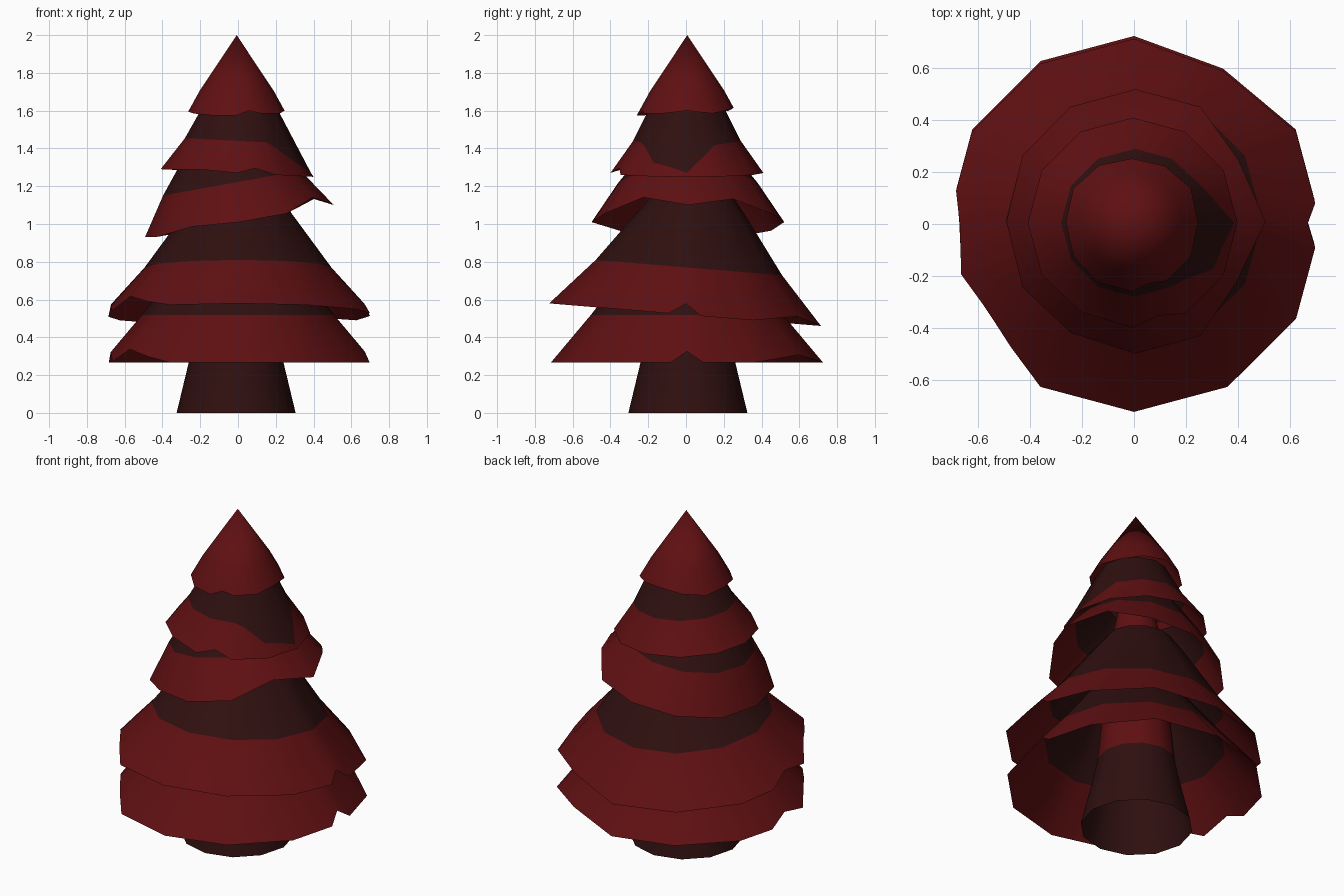
import bpy, bmesh, math
from mathutils import Matrix

cube = bpy.data.objects.get("Cube")
if cube:
    bpy.data.objects.remove(cube, do_unlink=True)


def material(name, rgb):
    m = bpy.data.materials.new(name)
    m.use_nodes = True
    m.diffuse_color = (*rgb, 1)
    m.node_tree.nodes["Principled BSDF"].inputs["Base Color"].default_value = (*rgb, 1)
    return m


RED = material("deep red", (0.115, 0.005, 0.006))
DARK = material("dark brown", (0.029, 0.005, 0.005))
SIDES = 12
STEP = 360 / SIDES


def facet(angle):
    """Radius factor that keeps in-between columns on the flat polygon sides."""
    half = math.radians(STEP / 2)
    return math.cos(half) / math.cos(math.radians(angle % STEP) - half)


def radius_at(profile, h):
    """Linear interpolation along a (radius, height) profile."""
    for (r0, h0), (r1, h1) in zip(profile, profile[1:]):
        if h <= h1 or (r1, h1) == profile[-1]:
            return r0 + (r1 - r0) * (h - h0) / (h1 - h0)


def cone_shell(name, profile, center, colours, tilt=(0, 0), raises=()):
    """Open faceted shell; raises[i] maps column angle to a height shift of ring i."""
    raises = list(raises) + [{}] * (len(profile) - len(raises))
    angles = {i * STEP for i in range(SIDES)}
    for table in raises:
        angles |= set(table)
    angles = sorted(angles)
    place = (Matrix.Translation(center)
             @ Matrix.Rotation(-math.atan(tilt[0]), 4, 'Y')
             @ Matrix.Rotation(math.atan(tilt[1]), 4, 'X'))
    bm = bmesh.new()
    rings = []
    for (r, h), table in zip(profile, raises):
        ring = []
        for a in angles:
            hh = h + table.get(a, 0)
            rr = (radius_at(profile, hh) if a in table else r) * facet(a)
            t = math.radians(a)
            ring.append(bm.verts.new((rr * math.cos(t), rr * math.sin(t), hh)))
        rings.append(ring)
    n = len(angles)
    for k, (low, high) in enumerate(zip(rings, rings[1:])):
        for i in range(n):
            j = (i + 1) % n
            f = bm.faces.new((low[i], low[j], high[j], high[i]))
            f.material_index = colours[k]
    bmesh.ops.remove_doubles(bm, verts=bm.verts, dist=1e-4)
    bm.transform(place)
    me = bpy.data.meshes.new(name)
    bm.to_mesh(me)
    bm.free()
    me.materials.append(RED)
    me.materials.append(DARK)
    ob = bpy.data.objects.new(name, me)
    bpy.context.collection.objects.link(ob)
    bpy.ops.object.select_all(action='DESELECT')
    ob.select_set(True)
    bpy.context.view_layer.objects.active = ob
    bpy.ops.object.shade_smooth_by_angle(angle=math.radians(40))
    return ob


# Trunk: dark foot, red core running up inside the tiers
cone_shell("trunk", [(0.315, 0), (0.25, 0.27), (0.22, 0.42), (0.14, 1.2), (0.08, 1.5)],
           (-0.01, 0.01, 0), [1, 1, 0, 0])

# Ragged rim shared by the two wide lower tiers
NOTCHES = {0: 0.058, 7: 0, 353: 0, 60: 0.04, 169: 0, 180: 0.055, 196: 0.005,
           210: 0.07, 225: 0.03}

cone_shell("bottom_tier", [(0.72, 0), (0.51, 0.25), (0.25, 0.58), (0.15, 0.72)],
           (0, 0.005, 0.267), [0, 1, 1], raises=[NOTCHES])

cone_shell("second_tier", [(0.722, 0), (0.495, 0.25), (0.275, 0.55), (0.18, 0.67)],
           (0, -0.005, 0.52), [0, 1, 1], tilt=(0, -0.083), raises=[NOTCHES])

cone_shell("third_tier", [(0.51, 0), (0.37, 0.21), (0.2, 0.42)],
           (0.005, 0.01, 1.01), [0, 1], tilt=(0.18, 0),
           raises=[{30: 0.05, 330: 0.06, 240: 0.02, 180: 0.01}])

# Fourth tier: the dark band dips down on the left side
cone_shell("fourth_tier", [(0.405, 0), (0.285, 0.17), (0.19, 0.36)],
           (-0.005, 0.005, 1.27), [0, 1], tilt=(-0.05, 0),
           raises=[{285: 0.03, 270: 0, 240: 0.01},
                   {0: -0.15, 330: -0.10, 345: -0.12, 20: -0.05, 30: -0.01, 310: -0.02}])

# Pointed top
cone_shell("top_tier", [(0.262, 0), (0.195, 0.122), (0.0, 0.415)],
           (-0.007, 0.007, 1.585), [0, 0],
           raises=[{90: 0.03, 60: 0.02, 120: 0.015, 0: 0.015, 180: 0.01,
                    240: -0.01, 270: -0.01, 285: 0.015, 300: 0.0}])
